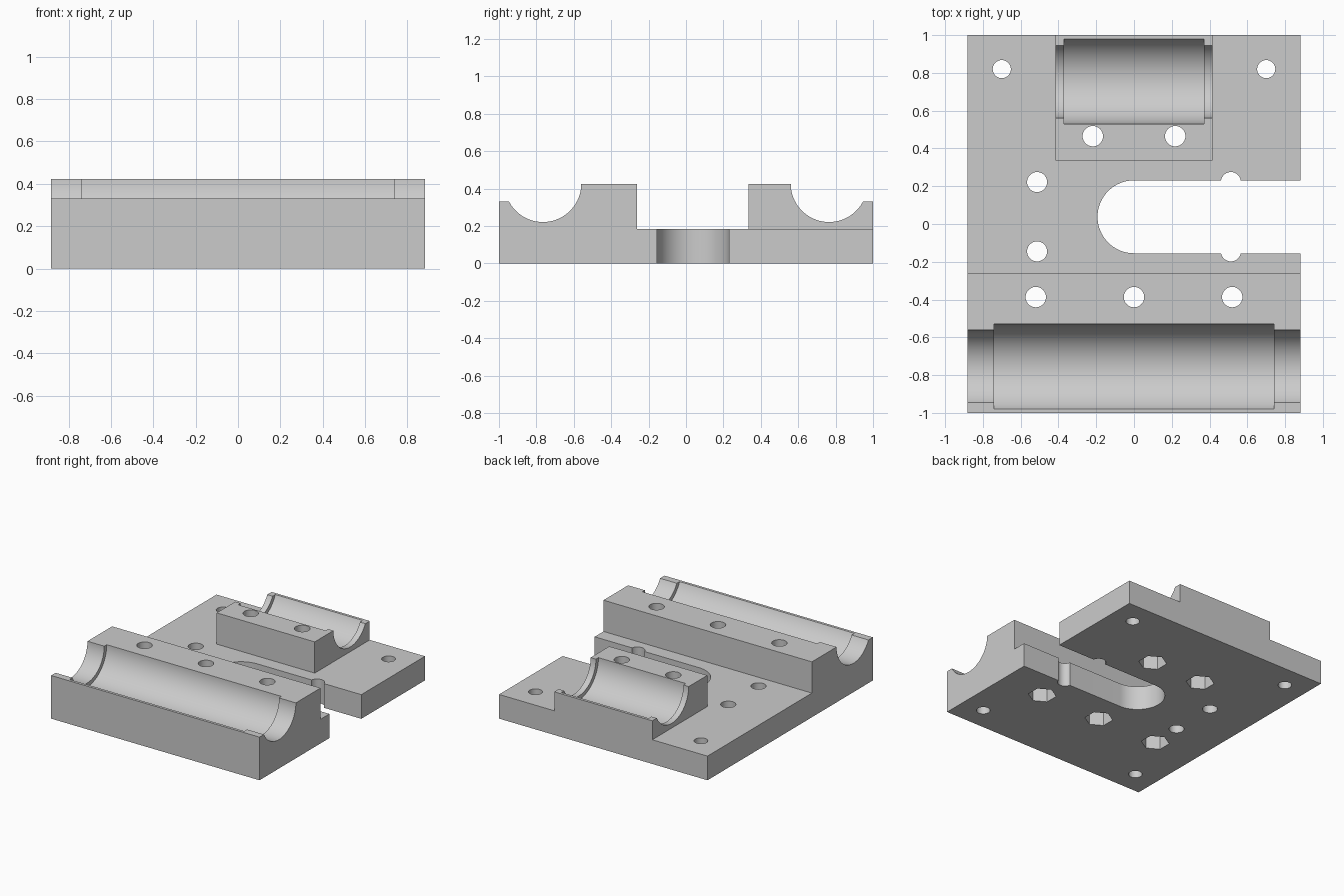
import bpy, bmesh, math
from mathutils import Matrix, Vector

cube = bpy.data.objects.get("Cube")
if cube:
    bpy.data.objects.remove(cube, do_unlink=True)

grey = bpy.data.materials.new("plain grey")
grey.use_nodes = True
grey.diffuse_color = (0.6, 0.6, 0.6, 1)
grey.node_tree.nodes["Principled BSDF"].inputs["Base Color"].default_value = (0.6, 0.6, 0.6, 1)


def add_object(name, bm):
    bmesh.ops.recalc_face_normals(bm, faces=bm.faces)
    mesh = bpy.data.meshes.new(name)
    bm.to_mesh(mesh)
    bm.free()
    mesh.materials.append(grey)
    obj = bpy.data.objects.new(name, mesh)
    bpy.context.collection.objects.link(obj)
    return obj


def side_profile(name, points, half_width):
    """Extrude a (y, z) outline across x."""
    bm = bmesh.new()
    face = bm.faces.new([bm.verts.new((-half_width, y, z)) for y, z in points])
    grown = bmesh.ops.extrude_face_region(bm, geom=[face])["geom"]
    verts = [g for g in grown if isinstance(g, bmesh.types.BMVert)]
    bmesh.ops.translate(bm, verts=verts, vec=Vector((2 * half_width, 0, 0)))
    return add_object(name, bm)


def box(name, low, high):
    bm = bmesh.new()
    bmesh.ops.create_cube(bm, size=1)
    for v in bm.verts:
        v.co = [h if c > 0 else l for c, l, h in zip(v.co, low, high)]
    return add_object(name, bm)


def cylinder(name, radius, length, centre, rotation, sides):
    bm = bmesh.new()
    bmesh.ops.create_cone(bm, cap_ends=True, segments=sides, radius1=radius, radius2=radius,
                          depth=length, matrix=Matrix.Translation(centre) @ rotation)
    return add_object(name, bm)


def upright(x, y, radius, bottom, top, sides=40, turn=0):
    return cylinder("hole_cutter", radius, top - bottom, (x, y, (top + bottom) / 2),
                    Matrix.Rotation(turn, 4, "Z"), sides)


def combine(target, tool, operation="DIFFERENCE"):
    tool.hide_render = True
    mod = target.modifiers.new(operation.title(), "BOOLEAN")
    mod.operation, mod.solver, mod.object = operation, "EXACT", tool
    bpy.context.view_layer.objects.active = target
    bpy.ops.object.modifier_apply(modifier=mod.name)
    bpy.data.objects.remove(tool, do_unlink=True)


# Plate with the long front block, then the short rear block
HALF, PLATE, LIP, TOP = 0.882, 0.185, 0.33, 0.424
plate = side_profile("bearing_mount_plate", [
    (-1, 0), (1, 0), (1, PLATE), (-0.262, PLATE), (-0.262, TOP),
    (-0.8, TOP), (-0.8, LIP), (-1, LIP)], HALF)
rear_block = side_profile("rear_block", [
    (0.335, 0.1), (1, 0.1), (1, LIP), (0.8, LIP), (0.8, TOP), (0.335, TOP)], 0.415)
combine(plate, rear_block, "UNION")

# Round cradles: a narrow channel right through, a wider one between the end ridges
lie_down = Matrix.Rotation(math.pi / 2, 4, "Y")
for y, through, inner in ((-0.765, 2, 0.74), (0.765, 1, 0.37)):
    for radius, half_length in ((0.205, through), (0.235, inner)):
        combine(plate, cylinder("channel_cutter", radius, 2 * half_length,
                                (0, y, 0.426), lie_down, 96))

# Open slot with a rounded end
slot_y, slot_r = 0.038, 0.193
combine(plate, upright(0, slot_y, slot_r, -0.1, 0.3, 64))
combine(plate, box("slot_cutter", (0, slot_y - slot_r, -0.1), (1, slot_y + slot_r, 0.3)))

# Plain holes; those under the front cradle are blind
for x in (-0.7, 0.7):
    combine(plate, upright(x, 0.82, 0.048, -0.1, 0.3))
    combine(plate, upright(x, -0.82, 0.048, -0.1, 0.15))
for x in (-0.513, 0.513):
    for y in (-0.145, 0.222):
        combine(plate, upright(x, y, 0.053, -0.1, 0.3))

# Screw holes with hexagonal nut pockets underneath
for x, y in ((-0.52, -0.387), (0, -0.387), (0.52, -0.387), (-0.218, 0.465), (0.218, 0.465)):
    combine(plate, upright(x, y, 0.054, -0.1, 0.6))
    combine(plate, upright(x, y, 0.1, -0.1, 0.16, 6, 0))

# Smooth channels and holes, crisp edges
bpy.ops.object.select_all(action="DESELECT")
plate.select_set(True)
bpy.context.view_layer.objects.active = plate
bpy.ops.object.shade_smooth_by_angle(angle=math.radians(30))
